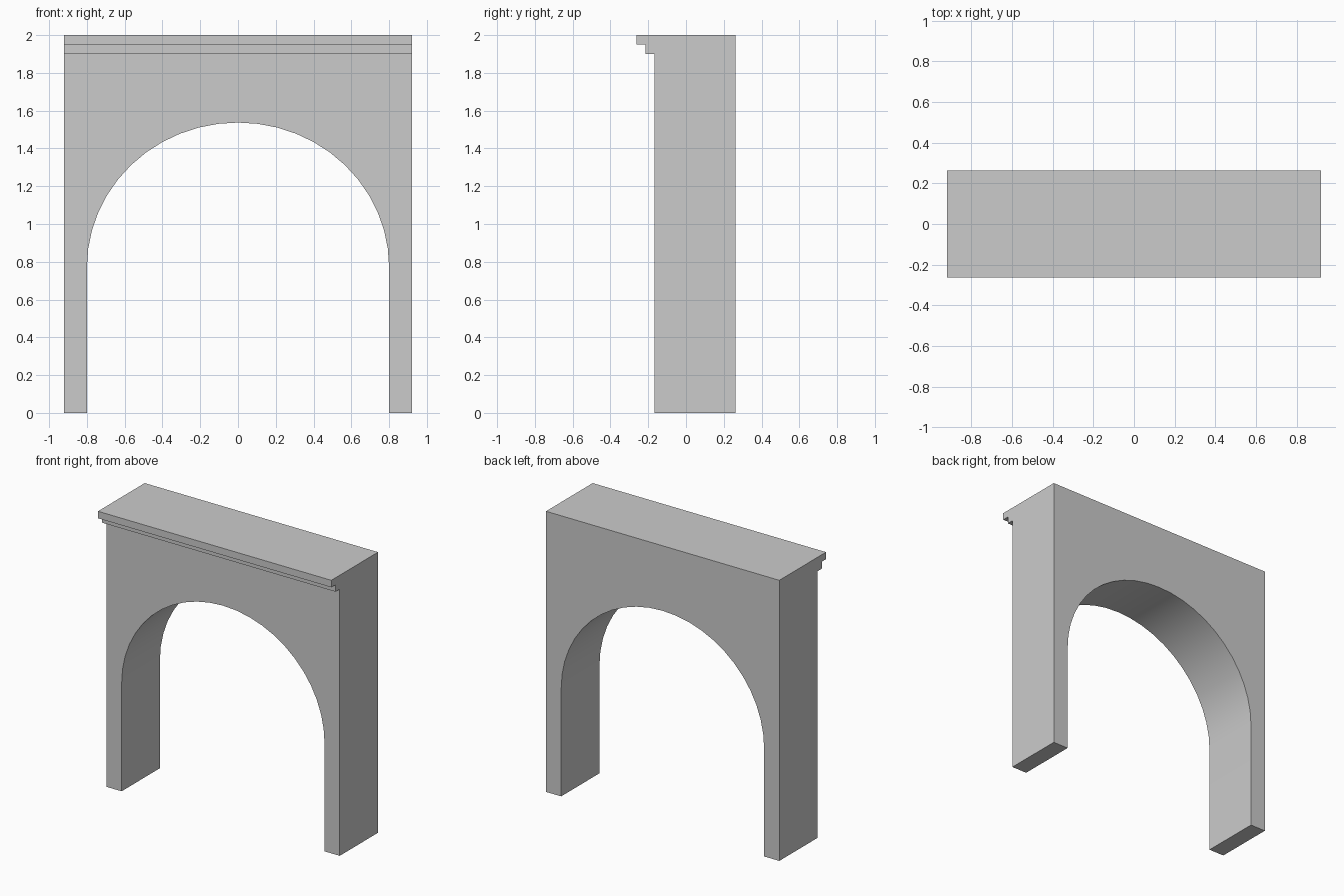
import bpy, bmesh
from math import sin, cos, pi, radians

if "Cube" in bpy.data.objects:
    bpy.data.objects.remove(bpy.data.objects["Cube"])


def prism(name, points, direction):
    """Close a flat profile and extrude it along a direction."""
    bm = bmesh.new()
    face = bm.faces.new([bm.verts.new(p) for p in points])
    ext = bmesh.ops.extrude_face_region(bm, geom=[face])
    verts = [g for g in ext["geom"] if isinstance(g, bmesh.types.BMVert)]
    bmesh.ops.translate(bm, verts=verts, vec=direction)
    bmesh.ops.recalc_face_normals(bm, faces=bm.faces[:])
    mesh = bpy.data.meshes.new(name)
    bm.to_mesh(mesh)
    bm.free()
    obj = bpy.data.objects.new(name, mesh)
    bpy.context.collection.objects.link(obj)
    return obj


# Wall with stepped front cornice: side profile swept across the width
W = 0.92
side = [(0.263, 0), (0.263, 2), (-0.263, 2), (-0.263, 1.95), (-0.215, 1.95),
        (-0.215, 1.9), (-0.168, 1.9), (-0.168, 0)]
wall = prism("arch_wall", [(-W, y, z) for y, z in side], (2 * W, 0, 0))

# Opening: straight jambs below a slightly flattened half round
R, SPRING, RISE, N = 0.8, 0.77, 0.767, 24
opening = [(R, -0.5, -0.2)]
opening += [(R * cos(pi * i / N), -0.5, SPRING + RISE * sin(pi * i / N)) for i in range(N + 1)]
opening += [(-R, -0.5, -0.2)]
cutter = prism("opening_cutter", opening, (0, 1, 0))
cutter.hide_render = True

# Cut the opening and keep the result as plain geometry
mod = wall.modifiers.new("opening", 'BOOLEAN')
mod.operation = 'DIFFERENCE'
mod.solver = 'EXACT'
mod.object = cutter
bpy.context.view_layer.objects.active = wall
wall.select_set(True)
bpy.ops.object.modifier_apply(modifier=mod.name)
bpy.data.objects.remove(cutter)

# Smooth underside of the arch, crisp edges elsewhere
bpy.ops.object.shade_smooth_by_angle(angle=radians(30))
